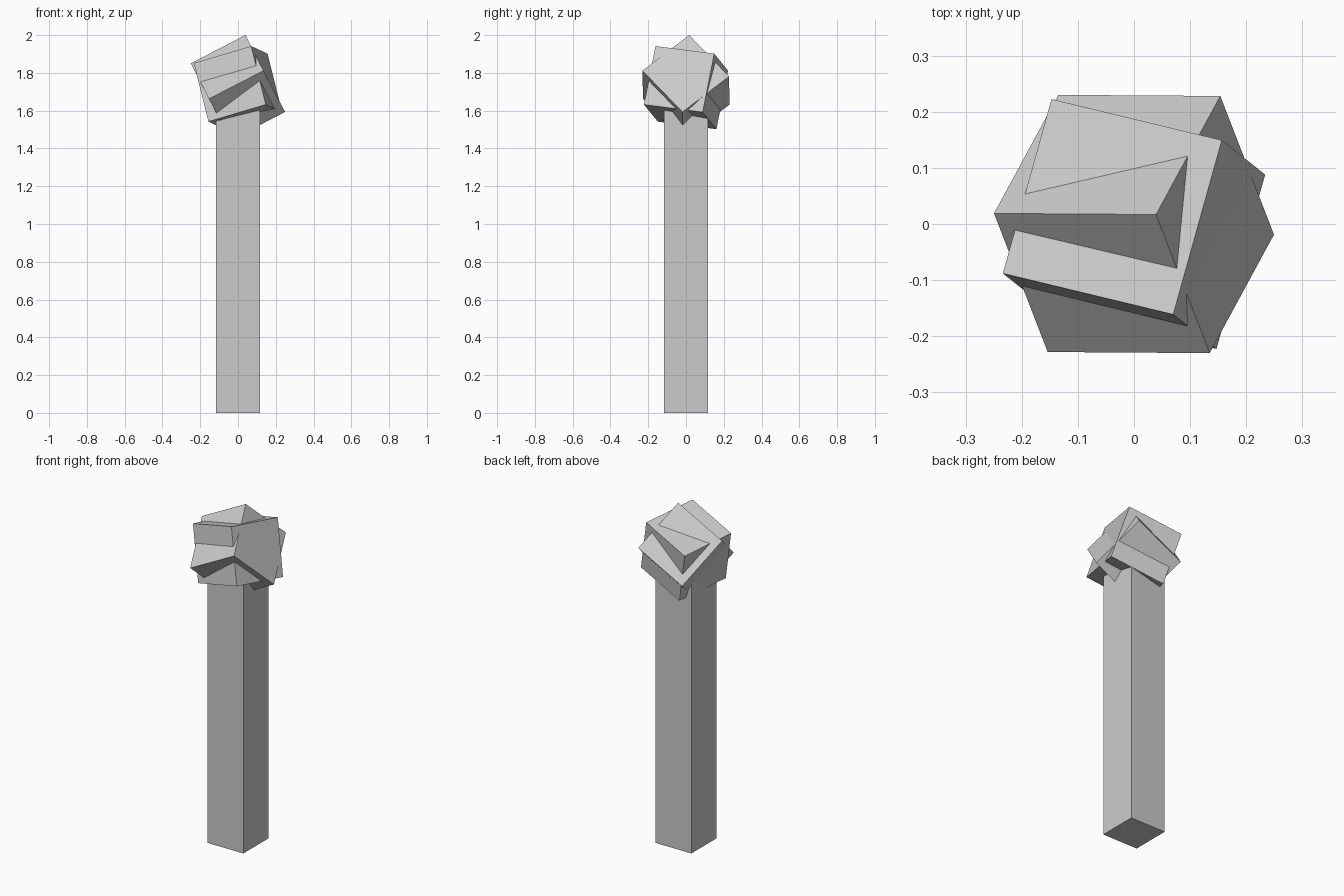
import bpy
from mathutils import Matrix, Vector

if "Cube" in bpy.data.objects:
    bpy.data.objects.remove(bpy.data.objects["Cube"])

HEAD_CENTRE = Vector((0, 0, 1.722))
HEAD_SIDE = 0.325


def block(name, size, matrix):
    """Box of the given size placed by a matrix."""
    bpy.ops.mesh.primitive_cube_add(size=1)
    obj = bpy.context.object
    obj.name = name
    scale = Matrix.Diagonal((*size, 1))
    obj.data.transform(scale)
    obj.matrix_world = matrix
    return obj


def tilted_cube(name, edge_a, edge_b):
    """Head cube turned so that two of its edges follow the given directions."""
    a = Vector(edge_a).normalized()
    b = Vector(edge_b)
    b = (b - a * b.dot(a)).normalized()
    rot = Matrix((a, b, a.cross(b))).transposed().to_4x4()
    return block(name, (HEAD_SIDE,) * 3, Matrix.Translation(HEAD_CENTRE) @ rot)


# Square post
block("post", (0.234, 0.234, 1.6), Matrix.Translation((0, 0, 0.8)))

# Two interlocking tumbled cubes forming the head
tilted_cube("head_cube_corner_up", (-0.29, 0.002, -0.15), (0.113, 0.21, -0.218))
tilted_cube("head_cube_face_up", (0.303, -0.073, 0.09), (-0.086, -0.31, 0.04))
